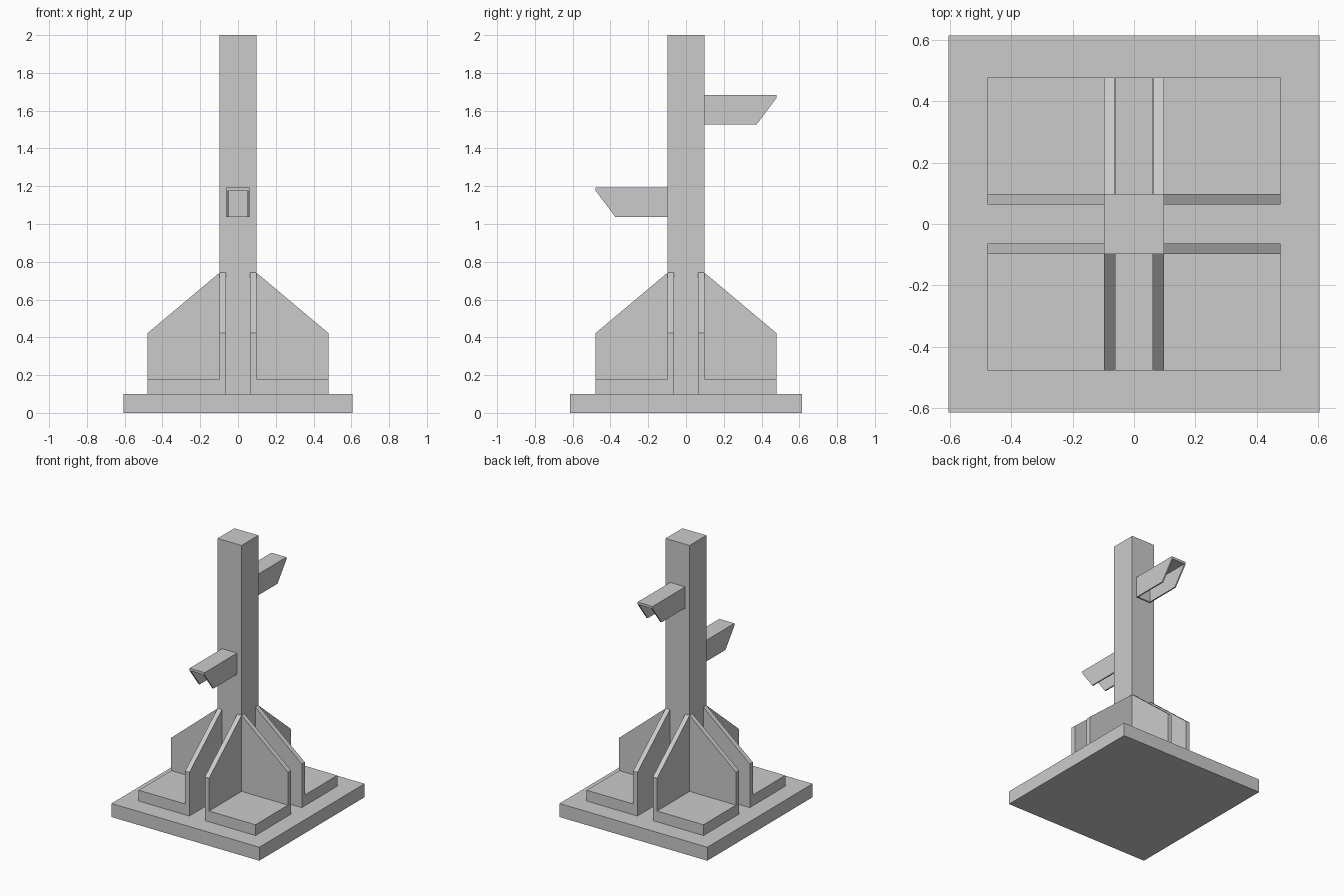
import bpy, bmesh
from mathutils import Matrix, Vector

if "Cube" in bpy.data.objects:
    bpy.data.objects.remove(bpy.data.objects["Cube"])


def add_object(name, bm):
    bmesh.ops.recalc_face_normals(bm, faces=bm.faces)
    mesh = bpy.data.meshes.new(name)
    bm.to_mesh(mesh)
    bm.free()
    obj = bpy.data.objects.new(name, mesh)
    bpy.context.collection.objects.link(obj)
    return obj


def box(bm, lo, hi):
    lo, hi = Vector(lo), Vector(hi)
    m = Matrix.Translation((lo + hi) / 2) @ Matrix.Diagonal((*(hi - lo), 1))
    bmesh.ops.create_cube(bm, size=1, matrix=m)


def prism(bm, profile, start, depth, along_x=False):
    """Extrude a vertical (distance, z) profile; distance runs along y, or x if along_x."""
    pts = [(d, start, z) if along_x else (start, d, z) for d, z in profile]
    face = bm.faces.new([bm.verts.new(p) for p in pts])
    ext = bmesh.ops.extrude_face_region(bm, geom=[face])
    verts = [v for v in ext["geom"] if isinstance(v, bmesh.types.BMVert)]
    bmesh.ops.translate(bm, verts=verts, vec=(0, depth, 0) if along_x else (depth, 0, 0))


# Base plate
bm = bmesh.new()
box(bm, (-0.605, -0.615, 0), (0.605, 0.615, 0.1))
add_object("base_plate", bm)

# Square post
bm = bmesh.new()
box(bm, (-0.098, -0.098, 0.1), (0.098, 0.098, 2.0))
add_object("post", bm)

# Corner brackets: floor pad plus two sloped fins, repeated in four corners
fin = [(0.098, 0.1), (0.478, 0.1), (0.478, 0.423), (0.098, 0.742)]
for sx, sy, name in ((1, 1, "back_right"), (-1, 1, "back_left"),
                     (1, -1, "front_right"), (-1, -1, "front_left")):
    bm = bmesh.new()
    box(bm, (0.098, 0.098, 0.1), (0.478, 0.478, 0.18))
    prism(bm, fin, 0.063, 0.035)
    prism(bm, fin, 0.063, 0.035, along_x=True)
    bm.transform(Matrix.Diagonal((sx, sy, 1, 1)))
    add_object(name + "_bracket", bm)

# Cable arms: inverted channels with slanted ends and a mounting plate
W, T, H = 0.0615, 0.01, 0.157
side = [(0.098, 0), (0.374, 0), (0.478, H - 0.018), (0.098, H - 0.018)]
for direction, z, name in ((-1, 1.037, "front_arm"), (1, 1.527, "back_arm")):
    bm = bmesh.new()
    box(bm, (-W, 0.098, H - 0.018), (W, 0.478, H))
    prism(bm, side, -W, T)
    prism(bm, side, W - T, T)
    box(bm, (-W + T, 0.098, 0), (W - T, 0.108, H - 0.018))
    bm.transform(Matrix.Translation((0, 0, z)) @ Matrix.Diagonal((1, direction, 1, 1)))
    add_object(name, bm)
